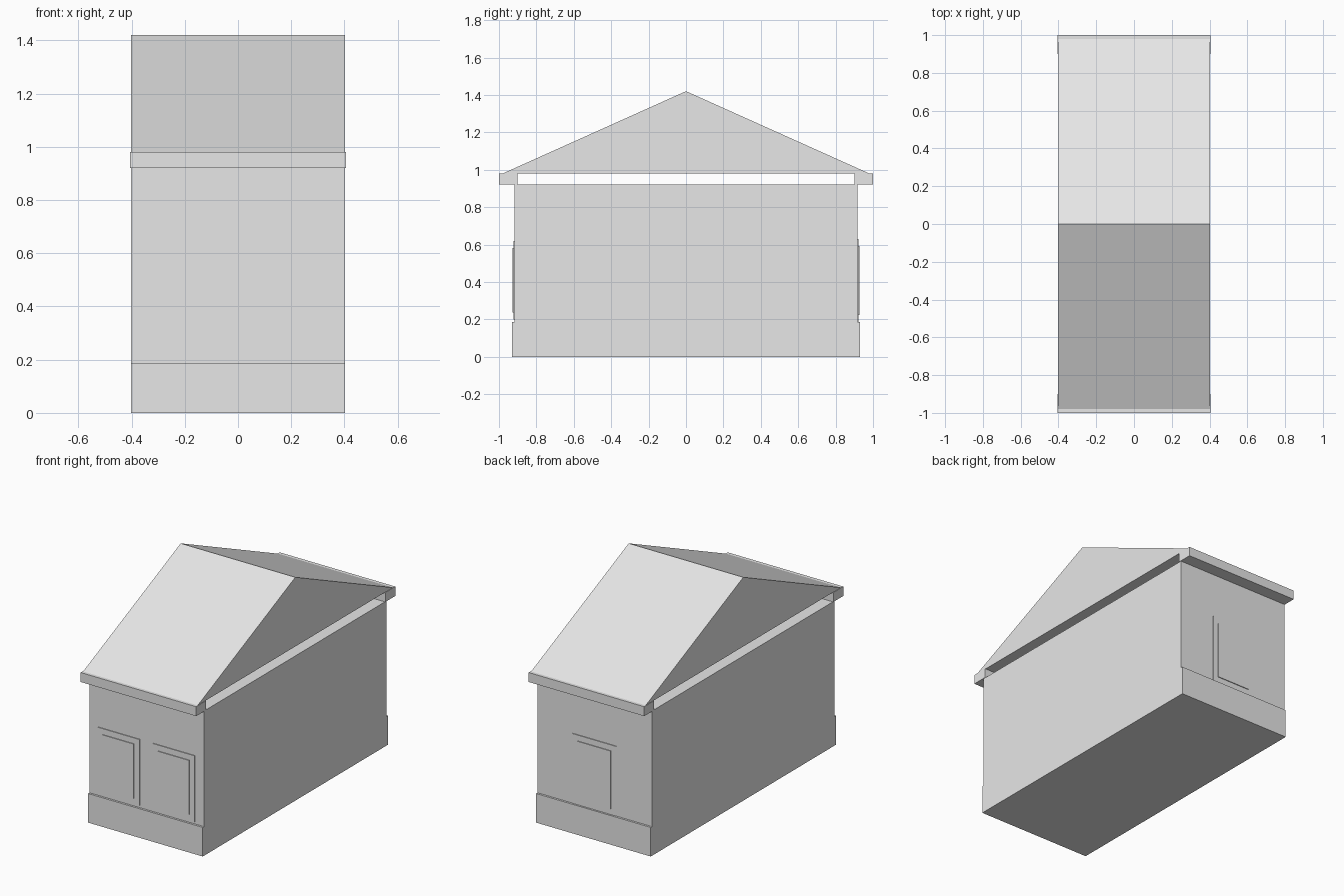
import bpy
import bmesh

cube = bpy.data.objects.get("Cube")
if cube:
    bpy.data.objects.remove(cube, do_unlink=True)

# Single plain grey finish
grey = bpy.data.materials.new("plain_grey")
grey.use_nodes = True
colour = (0.8, 0.8, 0.8, 1)
grey.diffuse_color = colour
grey.node_tree.nodes["Principled BSDF"].inputs["Base Color"].default_value = colour


def extrude_profile(name, profile, x0, x1):
    """Closed prism: a (y, z) profile swept along x."""
    bm = bmesh.new()
    face = bm.faces.new([bm.verts.new((x0, y, z)) for y, z in profile])
    swept = bmesh.ops.extrude_face_region(bm, geom=[face])["geom"]
    verts = [v for v in swept if isinstance(v, bmesh.types.BMVert)]
    bmesh.ops.translate(bm, verts=verts, vec=(x1 - x0, 0, 0))
    bmesh.ops.recalc_face_normals(bm, faces=bm.faces)
    mesh = bpy.data.meshes.new(name)
    bm.to_mesh(mesh)
    bm.free()
    mesh.materials.append(grey)
    obj = bpy.data.objects.new(name, mesh)
    bpy.context.collection.objects.link(obj)
    return obj


def box(name, x0, x1, y0, y1, z0, z1):
    return extrude_profile(name, [(y0, z0), (y1, z0), (y1, z1), (y0, z1)], x0, x1)


def window(name, side, x0, x1, z0, z1, border=0.037):
    """Raised frame with a slightly prouder pane."""
    box(name + "_frame", x0, x1, side * WALL_Y, side * (WALL_Y + 0.005), z0, z1)
    box(name + "_pane", x0 + border, x1 - border,
        side * (WALL_Y + 0.005), side * (WALL_Y + 0.010), z0 + border, z1 - border)


HALF_X, WALL_Y, WALL_TOP, EAVE_TOP = 0.403, 0.917, 0.92, 0.98

# Main block
box("walls", -HALF_X, HALF_X, -WALL_Y, WALL_Y, 0, WALL_TOP)

# Plinth and eave beam at each end
for label, side in (("front", -1), ("back", 1)):
    box(label + "_plinth", -HALF_X, HALF_X, side * WALL_Y, side * 0.93, 0, 0.185)
    box(label + "_eave", -0.406, 0.406, side * 0.9, side, WALL_TOP, EAVE_TOP)

# Solid gable roof resting on the eave beams
extrude_profile("roof", [(-0.98, EAVE_TOP), (0.98, EAVE_TOP), (0, 1.42)], -HALF_X, HALF_X)

# Two front windows, one back window
window("front_right_window", -1, -0.343, -0.048, 0.2, 0.62)
window("front_left_window", -1, 0.045, 0.34, 0.2, 0.62)
window("back_window", 1, -0.155, 0.155, 0.187, 0.63)
